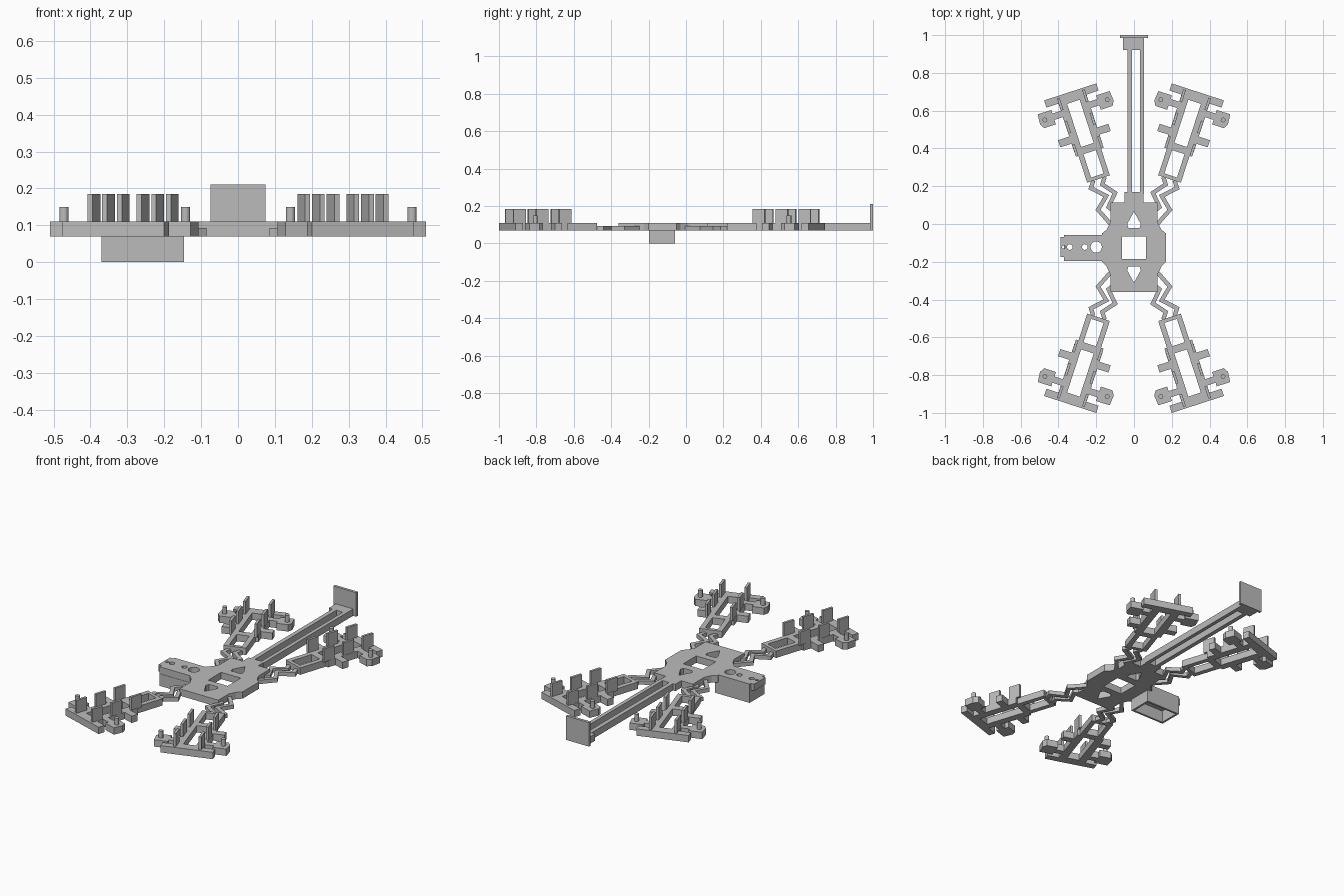
import bpy, bmesh, math
from mathutils import Vector

cube = bpy.data.objects.get("Cube")
if cube:
    bpy.data.objects.remove(cube, do_unlink=True)

grey = bpy.data.materials.new("plain grey")
grey.use_nodes = True
colour = (0.5, 0.5, 0.5, 1)
grey.diffuse_color = colour
grey.node_tree.nodes["Principled BSDF"].inputs["Base Color"].default_value = colour

LOW, TOP = 0.07, 0.11      # main sheet of the frame
MID_Y = -0.128             # the four arms mirror about this line
TILT = math.radians(18)


def plate(name, loops, z0, z1):
    """Extrude closed outlines; inner loops become holes."""
    curve = bpy.data.curves.new(name, "CURVE")
    curve.dimensions = "2D"
    curve.fill_mode = "BOTH"
    curve.extrude = (z1 - z0) / 2
    for loop in loops:
        spline = curve.splines.new("POLY")
        spline.points.add(len(loop) - 1)
        for point, (x, y) in zip(spline.points, loop):
            point.co = (x, y, 0, 1)
        spline.use_cyclic_u = True
    temp = bpy.data.objects.new(name + " outline", curve)
    bpy.context.collection.objects.link(temp)
    bpy.context.view_layer.update()
    mesh = bpy.data.meshes.new_from_object(
        temp.evaluated_get(bpy.context.evaluated_depsgraph_get()))
    bpy.data.objects.remove(temp, do_unlink=True)
    bm = bmesh.new()
    bm.from_mesh(mesh)
    bmesh.ops.remove_doubles(bm, verts=bm.verts, dist=0.0001)
    bmesh.ops.recalc_face_normals(bm, faces=bm.faces)
    bmesh.ops.translate(bm, verts=bm.verts, vec=(0, 0, (z0 + z1) / 2))
    for face in bm.faces:
        face.smooth = False
    bm.to_mesh(mesh)
    bm.free()
    mesh.name = name
    mesh.materials.clear()
    mesh.materials.append(grey)
    obj = bpy.data.objects.new(name, mesh)
    bpy.context.collection.objects.link(obj)
    return obj


def rect(x0, x1, y0, y1):
    return [(x0, y0), (x1, y0), (x1, y1), (x0, y1)]


def circle(x, y, r, n=20):
    return [(x + r * math.cos(i * math.tau / n), y + r * math.sin(i * math.tau / n))
            for i in range(n)]


def mirrored(half):
    return half + [(-x, y) for x, y in reversed(half)]


def ribbon(path, width):
    """Mitred strip outline along a path."""
    pts = [Vector(p) for p in path]
    left, right = [], []
    for i, p in enumerate(pts):
        a = (p - pts[i - 1]).normalized() if i else (pts[1] - p).normalized()
        b = (pts[i + 1] - p).normalized() if i < len(pts) - 1 else a
        na, nb = Vector((-a.y, a.x)), Vector((-b.y, b.x))
        miter = (na + nb).normalized()
        miter *= width / 2 / max(miter.dot(na), 0.4)
        left.append(tuple(p + miter))
        right.append(tuple(p - miter))
    return left + right[::-1]


# Central body with a square window and two pointed windows
body = mirrored([(0.05, 0.17), (0.05, 0.115), (0.125, 0.115), (0.125, 0.01),
                 (0.145, -0.03), (0.17, -0.05), (0.17, -0.2), (0.145, -0.225),
                 (0.125, -0.265), (0.125, -0.36)])
back_window = [(0, 0.065), (0.036, 0), (0.03, -0.02), (-0.03, -0.02), (-0.036, 0)]
front_window = [(x, -0.245 - y) for x, y in back_window]
plate("body", [body, rect(-0.063, 0.063, -0.185, -0.065), back_window, front_window],
      LOW, TOP)

# Tail boom with upright end plate
plate("tail_rail_right", [rect(-0.035, -0.01, 0.16, 0.93)], LOW, TOP)
plate("tail_rail_left", [rect(0.032, 0.054, 0.16, 0.93)], LOW, TOP)
plate("tail_block", [rect(-0.058, 0.054, 0.92, 0.99)], LOW, TOP)
plate("tail_plate", [rect(-0.074, 0.074, 0.984, 1.0)], LOW, 0.21)

# Side box: perforated lid over open walls
lid = [(-0.37, -0.195), (-0.16, -0.195), (-0.16, -0.058), (-0.37, -0.058),
       (-0.37, -0.07), (-0.39, -0.07), (-0.39, -0.175), (-0.37, -0.175)]
plate("side_box_lid", [lid, circle(-0.2, -0.122, 0.03), circle(-0.26, -0.122, 0.015),
                       circle(-0.34, -0.122, 0.015), circle(-0.372, -0.122, 0.009)],
      LOW, TOP)
plate("side_box_walls", [rect(-0.37, -0.146, -0.197, -0.058),
                         rect(-0.358, -0.158, -0.185, -0.07)], 0, LOW)

# Arm outline in its own axes: across, then outward
arm = mirrored([(0.063, 0), (0.063, 0.172), (0.078, 0.172), (0.078, 0.222),
                (0.14, 0.222), (0.14, 0.262), (0.078, 0.262), (0.078, 0.37),
                (0.125, 0.37), (0.125, 0.345), (0.19, 0.345), (0.205, 0.37),
                (0.2, 0.425), (0.125, 0.425), (0.125, 0.405), (0.078, 0.405),
                (0.078, 0.445), (0.145, 0.445), (0.145, 0.485)])
arm_holes = [rect(-0.035, 0.035, 0.02, 0.15), rect(-0.035, 0.035, 0.19, 0.43)]
inner_spring = [(0.155, 0.25), (0.168, 0.21), (0.1, 0.165), (0.135, 0.09), (0.085, 0.05)]
outer_spring = [(0.215, 0.23), (0.228, 0.19), (0.147, 0.148), (0.19, 0.075), (0.115, -0.01)]

for sx, side in ((1, "left"), (-1, "right")):
    for sy, end in ((1, "back"), (-1, "front")):
        tag = f"{end}_{side}_"

        def flip(loop):
            return [(sx * x, MID_Y + sy * (y - MID_Y)) for x, y in loop]

        def place(loop):
            c, s = math.cos(TILT), math.sin(TILT)
            return flip([(0.188 + c * u + s * v, 0.238 - s * u + c * v) for u, v in loop])

        plate(tag + "arm", [place(l) for l in [arm] + arm_holes], LOW, TOP)
        # Zigzag springs joining arm and body
        plate(tag + "inner_spring", [flip(ribbon(inner_spring, 0.022))], LOW, 0.093)
        plate(tag + "outer_spring", [flip(ribbon(outer_spring, 0.022))], LOW, 0.093)
        for u in (-1, 1):
            edge = "outer" if u > 0 else "inner"
            plate(f"{tag}{edge}_pin", [place(circle(u * 0.173, 0.385, 0.0125, 16))],
                  TOP, 0.15)
            # Upright fins along the arm rails
            for i, v in enumerate((0.183, 0.312, 0.44)):
                plate(f"{tag}{edge}_fin_{i + 1}",
                      [place(rect(u * 0.07 - 0.007, u * 0.07 + 0.007, v - 0.034, v + 0.034))],
                      TOP - 0.005, 0.185)
